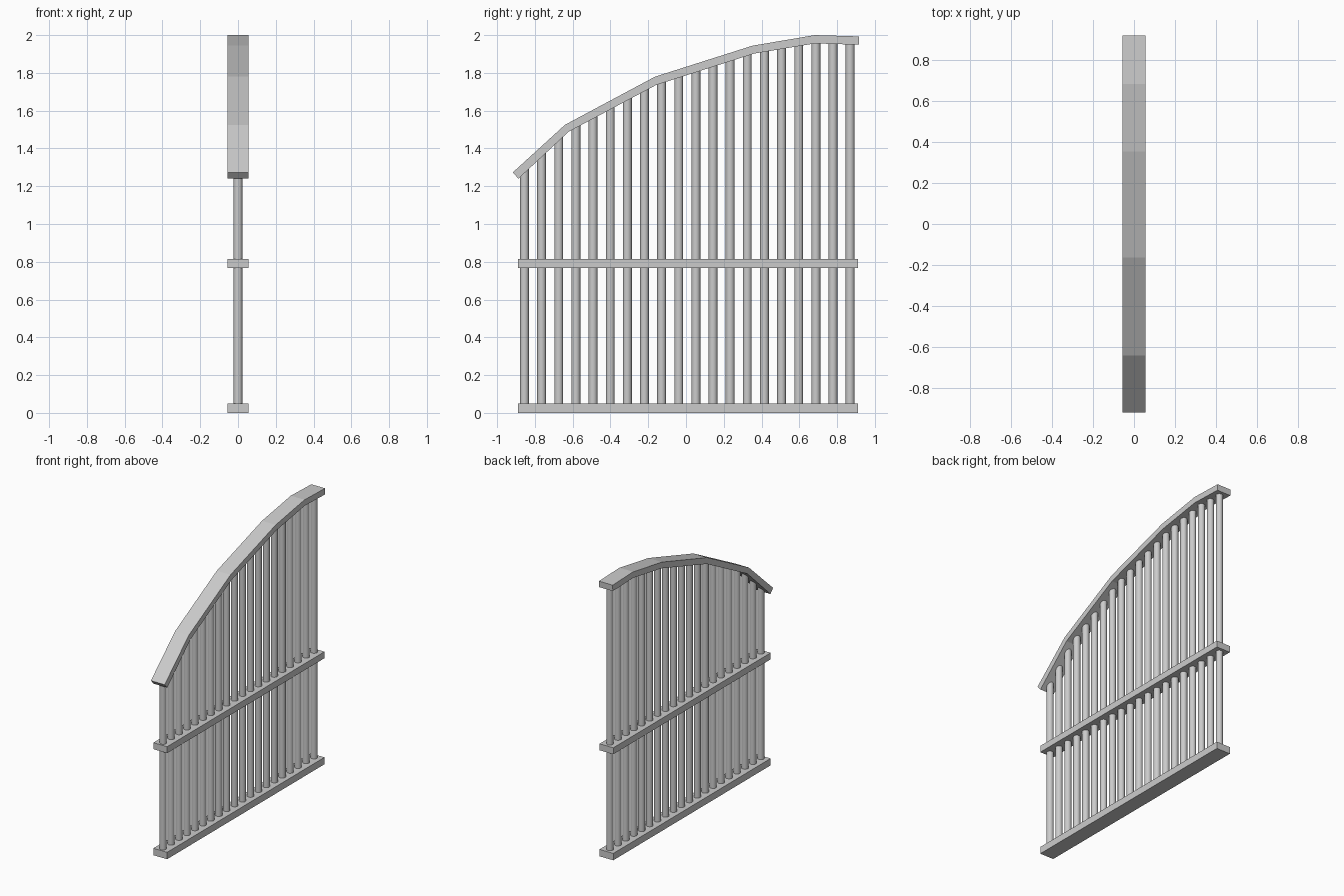
import bpy, bmesh

if "Cube" in bpy.data.objects:
    bpy.data.objects.remove(bpy.data.objects["Cube"])

HALF_W = 0.055


def add_object(name, bm):
    bmesh.ops.recalc_face_normals(bm, faces=bm.faces)
    mesh = bpy.data.meshes.new(name)
    bm.to_mesh(mesh)
    bm.free()
    obj = bpy.data.objects.new(name, mesh)
    bpy.context.collection.objects.link(obj)
    return obj


def strip_rail(name, upper, lower):
    """Rail swept along y from matching upper and lower (y, z) edge points."""
    bm = bmesh.new()
    rings = []
    for (yu, zu), (yl, zl) in zip(upper, lower):
        corners = [(-HALF_W, yl, zl), (HALF_W, yl, zl), (HALF_W, yu, zu), (-HALF_W, yu, zu)]
        rings.append([bm.verts.new(c) for c in corners])
    for a, b in zip(rings, rings[1:]):
        for i in range(4):
            j = (i + 1) % 4
            bm.faces.new((a[i], a[j], b[j], b[i]))
    bm.faces.new(rings[0])
    bm.faces.new(rings[-1])
    return add_object(name, bm)


# Straight bottom and middle rails
for name, z0, z1 in (("bottom_rail", 0.0, 0.05), ("middle_rail", 0.767, 0.814)):
    strip_rail(name, [(-0.889, z1), (0.91, z1)], [(-0.889, z0), (0.91, z0)])

# Arched top rail
upper = [(-0.917, 1.273), (-0.641, 1.525), (-0.164, 1.78),
         (0.352, 1.944), (0.682, 2.0), (0.917, 1.993)]
lower = [(-0.887, 1.24), (-0.622, 1.488), (-0.158, 1.736),
         (0.36, 1.902), (0.684, 1.956), (0.915, 1.949)]
strip_rail("top_rail", upper, lower)


def arch_height(y):
    """Height of the middle of the top rail at y."""
    mid = [((a[0] + b[0]) / 2, (a[1] + b[1]) / 2) for a, b in zip(upper, lower)]
    for (y0, z0), (y1, z1) in zip(mid, mid[1:]):
        if y <= y1:
            return z0 + (z1 - z0) * (y - y0) / (y1 - y0)
    return mid[-1][1]


# Vertical round bars, each ending inside the top rail
COUNT = 20
for i in range(COUNT):
    y = -0.855 + i * 1.724 / (COUNT - 1)
    z0, z1 = 0.025, arch_height(y)
    bpy.ops.mesh.primitive_cylinder_add(
        vertices=16, radius=0.0235, depth=z1 - z0, location=(0, y, (z0 + z1) / 2))
    bar = bpy.context.object
    bar.name = f"bar_{i + 1:02d}"
    bpy.ops.object.shade_smooth_by_angle()
